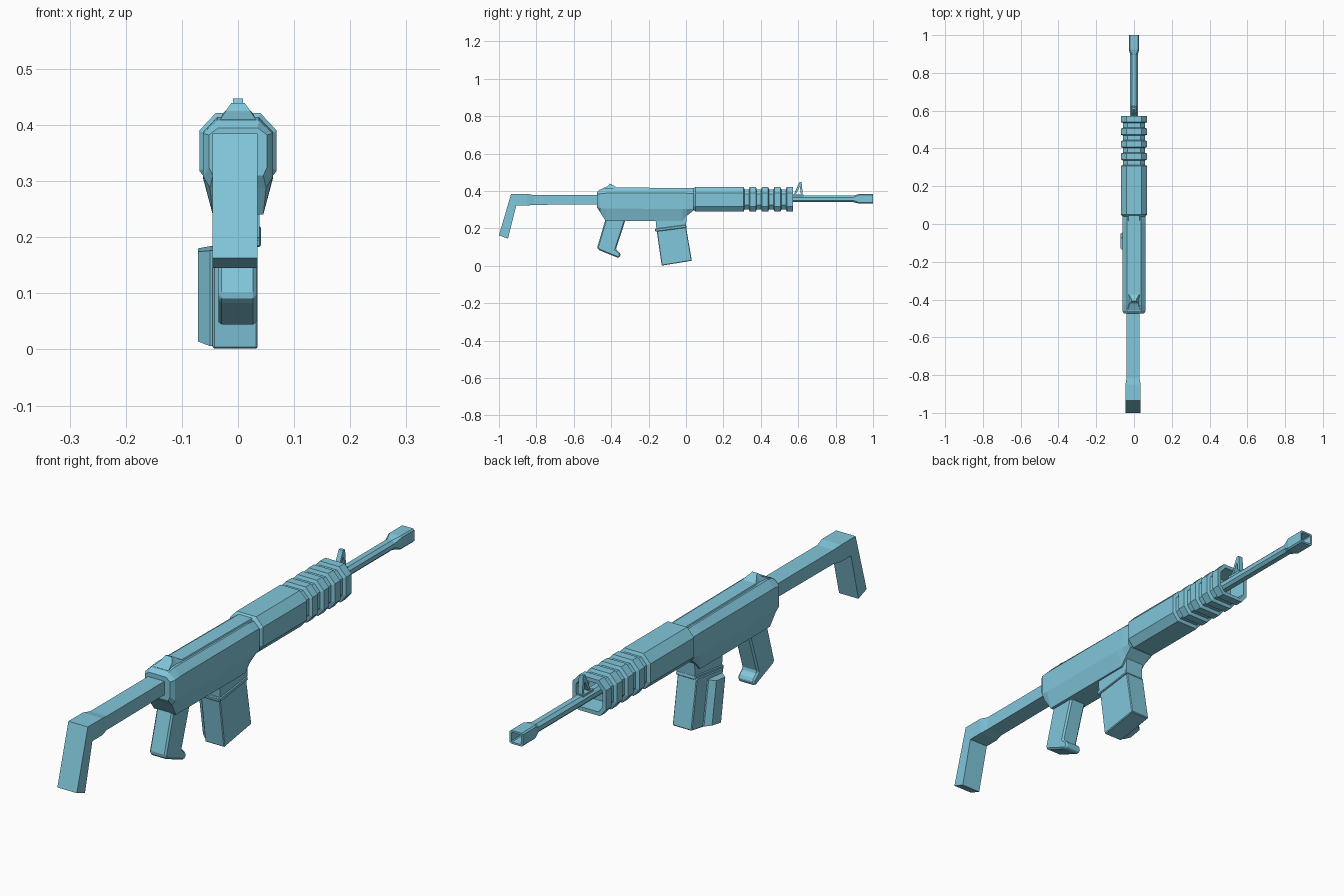
import bpy, bmesh

mat = bpy.data.materials.new("light_teal")
mat.diffuse_color = (0.22, 0.57, 0.71, 1)


def finish(name, bm, bevel=0):
    bmesh.ops.remove_doubles(bm, verts=bm.verts, dist=1e-5)
    bmesh.ops.recalc_face_normals(bm, faces=bm.faces)
    me = bpy.data.meshes.new(name)
    bm.to_mesh(me)
    bm.free()
    me.materials.append(mat)
    ob = bpy.data.objects.new(name, me)
    bpy.context.collection.objects.link(ob)
    if bevel:
        mod = ob.modifiers.new("bevel", 'BEVEL')
        mod.width, mod.segments, mod.limit_method = bevel, 1, 'ANGLE'
    return ob


def loft(name, rings, bevel=0):
    """Skin equal-length rings in order and cap both ends."""
    bm = bmesh.new()
    vs = [[bm.verts.new(p) for p in r] for r in rings]
    n = len(rings[0])
    for a, b in zip(vs, vs[1:]):
        for i in range(n):
            j = (i + 1) % n
            bm.faces.new((a[i], a[j], b[j], b[i]))
    bm.faces.new(vs[0])
    bm.faces.new(vs[-1])
    return finish(name, bm, bevel)


def prism(name, yz, x0, x1, bevel=0):
    """Side profile extruded across x."""
    return loft(name, [[(x, y, z) for y, z in yz] for x in (x0, x1)], bevel)


def octo(y, w, tw, bw, top, hi, lo, bot):
    """Eight-sided cross-section: side, top and bottom half widths plus heights."""
    return [(tw, y, top), (w, y, hi), (w, y, lo), (bw, y, bot),
            (-bw, y, bot), (-w, y, lo), (-w, y, hi), (-tw, y, top)]


# Shoulder stock: narrow arm and angled butt
def box_ring(y, hw, lo, hi):
    return [(-0.005 + sx * hw, y, z) for sx, z in ((-1, lo), (1, lo), (1, hi), (-1, hi))]


loft("stock_arm", [box_ring(-0.46, 0.034, 0.328, 0.378), box_ring(-0.815, 0.034, 0.326, 0.378),
                   box_ring(-0.85, 0.04, 0.322, 0.385)])
prism("stock_butt", [(-1, 0.163), (-0.952, 0.145), (-0.908, 0.322), (-0.85, 0.322),
                     (-0.85, 0.385), (-0.935, 0.385)], -0.045, 0.035)

# Receiver body
loft("receiver", [octo(-0.475, 0.052, 0.035, 0.045, 0.395, 0.382, 0.325, 0.31),
                  octo(-0.46, 0.062, 0.037, 0.05, 0.408, 0.385, 0.308, 0.288),
                  octo(-0.43, 0.062, 0.037, 0.045, 0.414, 0.388, 0.306, 0.24),
                  octo(-0.02, 0.062, 0.037, 0.045, 0.411, 0.388, 0.304, 0.24),
                  octo(0.005, 0.062, 0.037, 0.045, 0.411, 0.388, 0.304, 0.268),
                  octo(0.04, 0.06, 0.037, 0.05, 0.408, 0.386, 0.304, 0.295)])

# Raised rear sight hump and the strip along the top
loft("rear_sight_hump", [[(s * x, y, z) for s, x, z in ((-1, .035, .40), (1, .035, .40), (1, t, h), (-1, t, h))]
                         for y, t, h in ((-0.455, .032, .41), (-0.42, .022, .425), (-0.408, .012, .439),
                                         (-0.40, .012, .437), (-0.372, .028, .419), (0.045, .028, .415))])

# Pistol grip with flared foot
prism("grip", [(-0.43, 0.25), (-0.475, 0.097), (-0.468, 0.085), (-0.362, 0.042), (-0.35, 0.052),
               (-0.352, 0.068), (-0.375, 0.088), (-0.322, 0.25)], -0.035, 0.033, 0.006)

# Magazine well, collar, magazine and the side rib
prism("magazine_well", [(-0.163, 0.25), (-0.158, 0.195), (0.0, 0.215), (0.004, 0.27)], -0.038, 0.038)
prism("magazine_collar", [(-0.167, 0.198), (-0.164, 0.182), (0.003, 0.204), (0.0, 0.22)],
      -0.041, 0.041, 0.003)
prism("magazine", [(-0.157, 0.19), (-0.13, 0.001), (0.031, 0.027), (0.0, 0.21)], -0.045, 0.035, 0.003)
rib = [(-0.145, 0.176), (-0.12, 0.006), (-0.035, 0.02), (-0.062, 0.184)]
rib_out = [(-0.13, 0.174), (-0.105, 0.014), (-0.052, 0.023), (-0.078, 0.18)]
loft("magazine_side_rib", [[(-0.04, y, z) for y, z in rib], [(-0.05, y, z) for y, z in rib],
                           [(-0.071, y, z) for y, z in rib_out]])


# Handguard with four raised ribs and a hollow front
def guard(y, d=0):
    return octo(y, 0.069 - d, 0.04 - d * 0.5, 0.045 - d * 0.5, 0.421 - d, 0.39 - d * 0.5, 0.318 + d * 0.5, 0.289 + d)


rings = [guard(0.035, 0.015), guard(0.05), guard(0.308), guard(0.313, 0.012)]
for y in (0.341, 0.407, 0.473, 0.539):
    rings += [guard(y - 0.005, 0.012), guard(y), guard(y + 0.032)]
    if y < 0.5:
        rings.append(guard(y + 0.037, 0.012))
rings += [guard(0.571, 0.014), guard(0.50, 0.018)]
loft("handguard", rings)


# Barrel with flared hollow muzzle
def tube(y, hw, hh, c):
    return octo(y, hw, hw - c, hw - c, 0.358 + hh, 0.358 + hh - c, 0.358 - hh + c, 0.358 - hh)


loft("barrel", [tube(0.49, 0.02, 0.018, 0.01), tube(0.895, 0.02, 0.018, 0.01), tube(0.925, 0.027, 0.025, 0.005),
                tube(1.0, 0.027, 0.025, 0.005), tube(1.0, 0.02, 0.018, 0.003), tube(0.95, 0.016, 0.014, 0.003)])

# Front sight: sloped rear leg, upright front leg and base
prism("front_sight_rear_leg", [(0.572, 0.372), (0.582, 0.372), (0.616, 0.44), (0.606, 0.447)], -0.009, 0.009)
prism("front_sight_front_leg", [(0.616, 0.365), (0.626, 0.365), (0.618, 0.447), (0.606, 0.447)], -0.009, 0.009)
prism("front_sight_base", [(0.565, 0.365), (0.628, 0.365), (0.628, 0.38), (0.565, 0.38)], -0.014, 0.014)
